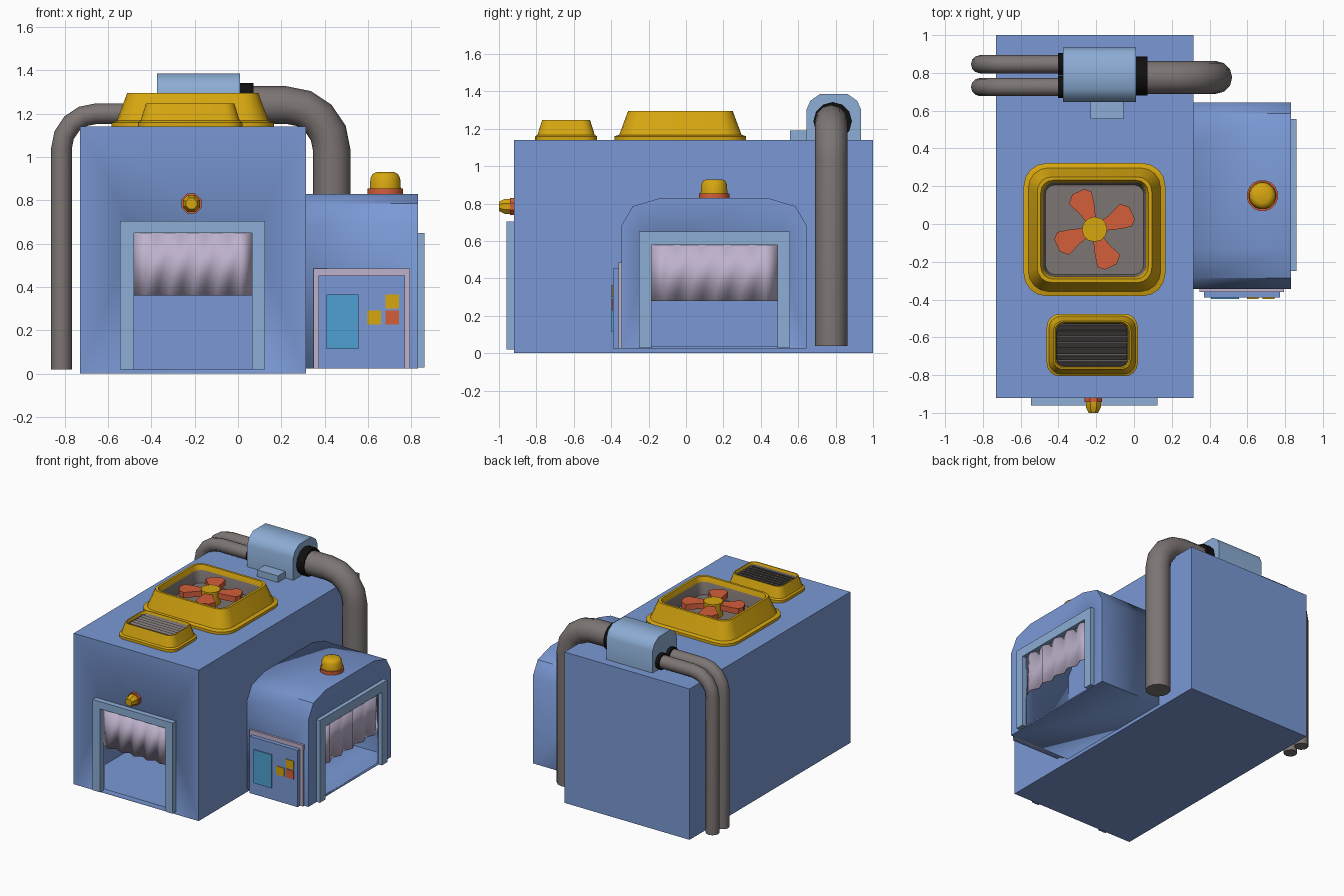
import bpy, bmesh, math
from mathutils import Vector

if "Cube" in bpy.data.objects:
    bpy.data.objects.remove(bpy.data.objects["Cube"])


def material(name, r, g, b):
    m = bpy.data.materials.new(name)
    lin = [((c / 255 + 0.055) / 1.055) ** 2.4 for c in (r, g, b)]
    m.diffuse_color = (*lin, 1)
    m.use_nodes = True
    m.node_tree.nodes["Principled BSDF"].inputs["Base Color"].default_value = m.diffuse_color
    return m


BLUE = material("wall_blue", 122, 153, 213)
PALE = material("pale_blue", 140, 173, 213)
YELLOW = material("yellow", 214, 166, 16)
RED = material("orange_red", 212, 94, 58)
GREY = material("warm_grey", 124, 117, 115)
LILAC = material("lilac", 190, 178, 204)
CYAN = material("screen_cyan", 78, 160, 210)
BLACK = material("black", 16, 16, 16)


def finish(bm, name, mats, angle=30, recalc=True, wall=0):
    if recalc:
        bmesh.ops.recalc_face_normals(bm, faces=bm.faces)
    me = bpy.data.meshes.new(name)
    bm.to_mesh(me)
    bm.free()
    for m in mats:
        me.materials.append(m)
    me.shade_smooth()
    me.set_sharp_from_angle(angle=math.radians(angle))
    ob = bpy.data.objects.new(name, me)
    bpy.context.collection.objects.link(ob)
    if wall:
        s = ob.modifiers.new("wall", 'SOLIDIFY')
        s.thickness, s.offset, s.use_even_offset = wall, -1, True
    return ob


def place(axis, p, h):
    return {'x': (h, p[0], p[1]), 'y': (p[0], h, p[1]), 'z': (p[0], p[1], h)}[axis]


def prism(name, pts, axis, lo, hi, mat, angle=30):
    """2D outline extruded along an axis."""
    bm = bmesh.new()
    a = [bm.verts.new(place(axis, p, lo)) for p in pts]
    b = [bm.verts.new(place(axis, p, hi)) for p in pts]
    n = len(pts)
    for i in range(n):
        bm.faces.new((a[i], a[(i + 1) % n], b[(i + 1) % n], b[i]))
    bm.faces.new(a[::-1])
    bm.faces.new(b)
    return finish(bm, name, [mat], angle)


def rect(a0, a1, b0, b1):
    return [(a0, b0), (a1, b0), (a1, b1), (a0, b1)]


def shell(name, pts, hole, axis, door, far, mat, closed, wall, angle=30):
    """Hollow building: extruded outline with a doorway cut in one end."""
    bm = bmesh.new()
    a = [bm.verts.new(place(axis, p, door)) for p in pts]
    b = [bm.verts.new(place(axis, p, far)) for p in pts]
    h = [bm.verts.new(place(axis, p, door)) for p in hole]
    n, k = len(pts), len(hole)
    for i in range(n):
        bm.faces.new((a[i], a[(i + 1) % n], b[(i + 1) % n], b[i]))
    if closed:
        bm.faces.new(b)
    edges = [bm.edges.get((a[i], a[(i + 1) % n])) for i in range(n)]
    edges += [bm.edges.new((h[i], h[(i + 1) % k])) for i in range(k)]
    bmesh.ops.triangle_fill(bm, edges=edges, use_beauty=True)
    bmesh.ops.recalc_face_normals(bm, faces=bm.faces)
    low = min(bm.faces, key=lambda f: f.calc_center_median().z)
    if low.normal.z > 0:
        bmesh.ops.reverse_faces(bm, faces=bm.faces)
    return finish(bm, name, [mat], angle, False, wall)


def loft(bm, rings, slots=None, cap=True):
    vs = [[bm.verts.new(p) for p in r] for r in rings]
    n = len(vs[0])
    for k in range(len(vs) - 1):
        for i in range(n):
            j = (i + 1) % n
            f = bm.faces.new((vs[k][i], vs[k][j], vs[k + 1][j], vs[k + 1][i]))
            f.material_index = slots[k] if slots else 0
    if cap:
        bm.faces.new(vs[-1]).material_index = slots[-1] if slots else 0
    return vs


def lathe(name, profile, origin, axis, n, mat, angle=40):
    """Turned part; profile is (radius, distance along axis vector)."""
    ax = Vector(axis)
    u = ax.orthogonal().normalized()
    v = ax.cross(u)
    ang = [2 * math.pi * (i + 0.5) / n for i in range(n)]
    bm = bmesh.new()
    vs = loft(bm, [[Vector(origin) + ax * h + (u * math.cos(t) + v * math.sin(t)) * r
                    for t in ang] for r, h in profile])
    bm.faces.new(vs[0][::-1])
    return finish(bm, name, [mat], angle)


def tube(name, path, y, r, mat, n=12):
    """Round pipe along a path in the xz plane."""
    pts = [Vector((x, y, z)) for x, z in path]
    rings = []
    for i, p in enumerate(pts):
        t = (pts[min(i + 1, len(pts) - 1)] - pts[max(i - 1, 0)]).normalized()
        if i in (1, len(pts) - 2):   # straight ends stay true
            t = Vector((round(t.x), 0, round(t.z)))
        s = Vector((0, 1, 0)).cross(t)
        rings.append([p + r * (Vector((0, 1, 0)) * math.cos(a) + s * math.sin(a))
                      for a in (2 * math.pi * k / n for k in range(n))])
    bm = bmesh.new()
    vs = loft(bm, rings)
    bm.faces.new(vs[0][::-1])
    return finish(bm, name, [mat], 50)


def arc(cx, cz, r, a0, a1, n=4):
    return [(cx + r * math.cos(math.radians(a0 + (a1 - a0) * i / n)),
             cz + r * math.sin(math.radians(a0 + (a1 - a0) * i / n))) for i in range(n + 1)]


def housing(name, cx, cy, hx, hy, rad, rows):
    """Rounded yellow surround with a grey well; rows are (inset, z, slot)."""
    rings = []
    for d, z, _ in rows:
        r, ring = rad - 0.6 * d, []
        for q, (sx, sy) in enumerate([(1, 1), (-1, 1), (-1, -1), (1, -1)]):
            ox, oy = cx + sx * (hx - d - r), cy + sy * (hy - d - r)
            ring += [(x, y, z) for x, y in arc(ox, oy, r, 90 * q, 90 * q + 90)]
        rings.append(ring)
    bm = bmesh.new()
    loft(bm, rings, [s for _, _, s in rows])
    return finish(bm, name, [YELLOW, GREY], 35, False)


def door_frame(name, o0, o1, i0, i1, bottom, top_o, top_i, axis, lo, hi):
    pts = [(o0, bottom), (i0, bottom), (i0, top_i), (i1, top_i),
           (i1, bottom), (o1, bottom), (o1, top_o), (o0, top_o)]
    prism(name, pts, axis, lo, hi, PALE)


def curtain(name, a0, a1, z0, z1, axis, near, far, n=10):
    bm = bmesh.new()
    prev = None
    for i in range(n + 1):
        a, d = a0 + (a1 - a0) * i / n, (near, far)[i % 2]
        cur = [bm.verts.new(place(axis, (a, z), d)) for z in (z0, z1)]
        if prev:
            bm.faces.new((prev[0], cur[0], cur[1], prev[1]))
        prev = cur
    finish(bm, name, [LILAC], 10, False, 0.004)


# Main hall with front doorway
shell("main_hall", rect(-0.73, 0.315, 0, 1.14), rect(-0.48, 0.065, 0.02, 0.65),
      'y', -0.92, 1.0, BLUE, True, 0.02)
door_frame("front_door_frame", -0.545, 0.125, -0.48, 0.065, 0.02, 0.705, 0.65, 'y', -0.96, -0.92)
curtain("front_curtain", -0.48, 0.065, 0.36, 0.65, 'y', -0.918, -0.948)

# Side annex with rounded roof and side doorway
half = [(0.644, 0.684), (0.585, 0.786), (0.436, 0.83)]
roof = half + [(0.3 - y, z) for y, z in half[::-1]]
shell("annex", [(-0.345, 0.025), (0.644, 0.025)] + roof, rect(-0.185, 0.49, 0.035, 0.58),
      'x', 0.83, 0.315, BLUE, False, 0.01, 42)
door_frame("side_door_frame", -0.25, 0.555, -0.185, 0.49, 0.028, 0.65, 0.58, 'x', 0.83, 0.86)
curtain("side_curtain", -0.185, 0.49, 0.28, 0.58, 'x', 0.82, 0.85)

# Control panel
prism("panel_surround", rect(0.348, 0.795, 0.025, 0.486), 'y', -0.36, -0.34, LILAC)
prism("panel_body", rect(0.371, 0.772, 0.025, 0.454), 'y', -0.39, -0.35, BLUE)
prism("panel_screen", rect(0.408, 0.557, 0.113, 0.366), 'y', -0.398, -0.389, CYAN)
for i, (x, z, m) in enumerate([(0.68, 0.302, YELLOW), (0.597, 0.228, YELLOW), (0.68, 0.228, RED)]):
    prism(f"panel_button_{i}", rect(x, x + 0.063, z, z + 0.063), 'y', -0.396, -0.389, m)

# Warning lamps
lathe("front_lamp_base", [(0.05, 0), (0.05, 0.022)], (-0.215, -0.92, 0.785), (0, -1, 0), 8, RED)
lathe("front_lamp", [(0.043, 0.02), (0.043, 0.05), (0.027, 0.08)], (-0.215, -0.92, 0.785), (0, -1, 0), 8, YELLOW)
lathe("annex_lamp_base", [(0.083, 0), (0.083, 0.027)], (0.68, 0.15, 0.828), (0, 0, 1), 16, RED)
lathe("annex_lamp", [(0.073, 0.027), (0.07, 0.075), (0.06, 0.094), (0.042, 0.102)],
      (0.68, 0.15, 0.828), (0, 0, 1), 16, YELLOW)

# Roof fan
housing("fan_housing", -0.209, -0.03, 0.375, 0.352, 0.12,
        [(0, 1.14, 0), (0, 1.16, 0), (0.025, 1.168, 0), (0.072, 1.295, 0),
         (0.09, 1.295, 0), (0.103, 1.26, 1), (0.115, 1.17, 1)])
lathe("fan_hub", [(0.067, 0), (0.067, 0.105)], (-0.209, -0.028, 1.17), (0, 0, 1), 12, YELLOW)
blade = [(0.04, -0.025), (0.13, -0.05), (0.19, -0.06), (0.218, -0.03),
         (0.215, 0.04), (0.175, 0.075), (0.1, 0.04), (0.04, 0.025)]
for k in range(4):
    c, s = math.cos(math.radians(22 + 90 * k)), math.sin(math.radians(22 + 90 * k))
    prism(f"fan_blade_{k}", [(-0.209 + u * c - v * s, -0.028 + u * s + v * c) for u, v in blade],
          'z', 1.22, 1.262, RED)

# Roof vent with slats
housing("vent_housing", -0.221, -0.641, 0.241, 0.165, 0.07,
        [(0, 1.14, 0), (0, 1.16, 0), (0.012, 1.168, 0), (0.037, 1.247, 0),
         (0.044, 1.247, 0), (0.051, 1.23, 1), (0.055, 1.19, 1)])
for k in range(7):
    y = -0.739 + 0.0325 * k
    prism(f"vent_slat_{k}", [(y - 0.014, 1.205), (y - 0.009, 1.2), (y + 0.014, 1.228), (y + 0.009, 1.233)],
          'x', -0.405, -0.037, GREY)

# Roof tank and its foot plate
prism("tank", [(0.645, 1.14), (0.935, 1.14), (0.935, 1.305), (0.915, 1.35), (0.865, 1.385),
               (0.715, 1.385), (0.665, 1.35), (0.645, 1.305)], 'x', -0.375, 0.01, PALE, 50)
prism("tank_foot", rect(-0.23, -0.055, 0.555, 0.66), 'z', 1.14, 1.19, PALE)

# Pipes and collars
tube("large_pipe", [(0.03, 1.24)] + arc(0.223, 1.03, 0.21, 90, 0) + [(0.433, 0.04)], 0.776, 0.087, GREY)
lathe("large_collar", [(0.103, 0), (0.103, 0.063)], (0.008, 0.784, 1.24), (1, 0, 0), 12, BLACK)
for k, y in enumerate((0.725, 0.846)):
    tube(f"small_pipe_{k}", [(-0.38, 1.2)] + arc(-0.655, 1.04, 0.16, 90, 180) + [(-0.815, 0.02)], y, 0.048, GREY)
    lathe(f"small_collar_{k}", [(0.059, 0), (0.059, 0.03)], (-0.373, y, 1.2), (-1, 0, 0), 12, BLACK)
